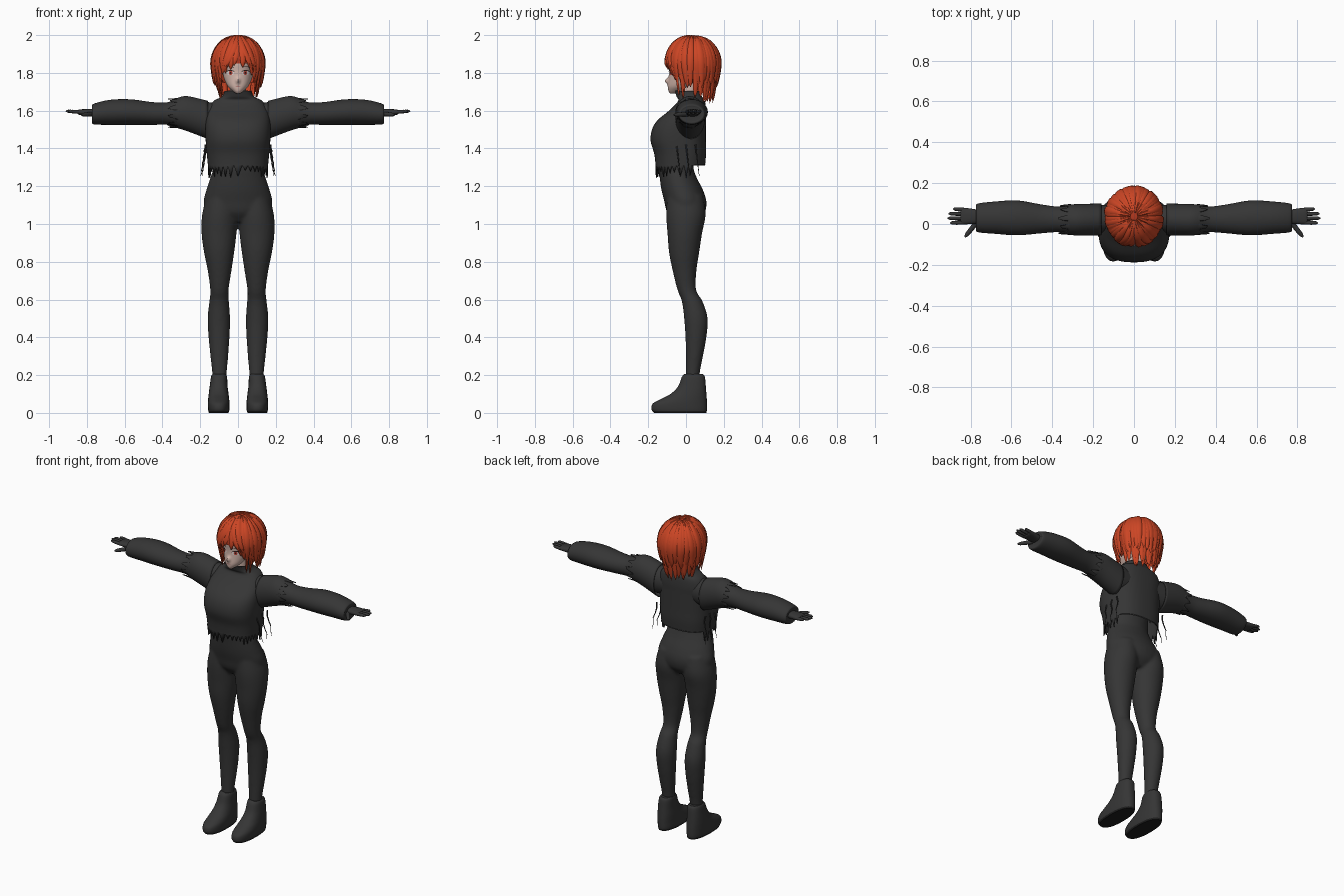
import bpy, bmesh, math, random
from mathutils import Vector
from mathutils.bvhtree import BVHTree

random.seed(4)
if "Cube" in bpy.data.objects:
    bpy.data.objects.remove(bpy.data.objects["Cube"])


def material(name, *rgb):
    mat = bpy.data.materials.new(name)
    mat.use_nodes = True
    mat.diffuse_color = (*rgb, 1)
    mat.node_tree.nodes["Principled BSDF"].inputs["Base Color"].default_value = (*rgb, 1)
    return mat


SUIT = material("charcoal cloth", .036, .036, .036)
SOLE = material("black rubber", .012, .012, .012)
HAIR = material("orange hair", .6, .06, .018)
UNDER = material("deep orange hair", .45, .04, .013)
SKIN = material("pale skin", .64, .46, .4)
WHITE = material("eye white", .75, .7, .68)
IRIS = material("red iris", .5, .06, .04)
LASH = material("dark lash", .03, .012, .01)
LIP = material("rose lip", .45, .2, .18)


def spline(rows, steps=5):
    """Catmull-Rom interpolation of section rows."""
    rows = [Vector(r) for r in rows]
    out = []
    for i in range(len(rows) - 1):
        a, b, c, d = rows[max(i - 1, 0)], rows[i], rows[i + 1], rows[min(i + 2, len(rows) - 1)]
        for k in range(steps):
            t = k / steps
            out.append(b + (c - a) * t / 2 + (a * 2 - b * 5 + c * 4 - d) * t * t / 2
                       + (b * 3 - a - c * 3 + d) * t ** 3 / 2)
    return out + [rows[-1]]


def tube(bm, frames, n=32, power=1.0, caps=(True, True)):
    """Skin rings given as (centre, half axis u, half axis v)."""
    rings = []
    for centre, u, v in frames:
        ring = []
        for i in range(n):
            c, s = math.cos(math.tau * i / n), math.sin(math.tau * i / n)
            ring.append(bm.verts.new(centre + u * math.copysign(abs(c) ** power, c)
                                     + v * math.copysign(abs(s) ** power, s)))
        rings.append(ring)
    faces = [bm.faces.new((p[i], p[(i + 1) % n], q[(i + 1) % n], q[i]))
             for p, q in zip(rings, rings[1:]) for i in range(n)]
    for ring, cap in zip((rings[0], rings[-1]), caps):
        if cap:
            faces.append(bm.faces.new(ring))
    bmesh.ops.recalc_face_normals(bm, faces=faces)
    return rings


def upright(rows, side=1):
    """Rows are height, x range, y range."""
    return [(Vector((side * (a + b) / 2, (c + d) / 2, z)), Vector(((b - a) / 2, 0, 0)),
             Vector((0, (d - c) / 2, 0))) for z, a, b, c, d in spline(rows)]


def sideways(rows):
    """Rows are x, z range, y range."""
    return [(Vector((x, (c + d) / 2, (a + b) / 2)), Vector((0, 0, (b - a) / 2)),
             Vector((0, (d - c) / 2, 0))) for x, a, b, c, d in spline(rows)]


def sym(*rows):
    return [(z, -h, h, a, b) for z, h, a, b in rows]


def finish(name, bm, *mats, mirror=False, thick=0):
    mesh = bpy.data.meshes.new(name)
    bm.to_mesh(mesh)
    bm.free()
    for mat in mats:
        mesh.materials.append(mat)
    mesh.shade_smooth()
    mesh.set_sharp_from_angle(angle=math.radians(45))
    obj = bpy.data.objects.new(name, mesh)
    bpy.context.collection.objects.link(obj)
    if thick:
        obj.modifiers.new("thickness", 'SOLIDIFY').thickness = thick
    if mirror:
        obj.modifiers.new("mirror", 'MIRROR').use_mirror_merge = False
    return obj


# Bodysuit: hips and both legs fused into one skin
bm = bmesh.new()
tube(bm, upright(sym((1.45, .12, -.13, .06), (1.31, .128, -.145, .04), (1.25, .145, -.14, .055),
                     (1.18, .168, -.13, .09), (1.12, .182, -.115, .108), (1.06, .165, -.1, .1),
                     (1.01, .09, -.06, .06))))
leg = [(1.15, .01, .165, -.1, .09), (1.05, .002, .19, -.105, .104), (.95, .008, .193, -.098, .085),
       (.85, .02, .18, -.09, .07), (.75, .035, .16, -.07, .055), (.65, .05, .147, -.045, .054),
       (.59, .048, .152, -.022, .088), (.5, .042, .161, -.01, .115), (.4, .045, .156, -.003, .108),
       (.3, .052, .146, 0, .09), (.2, .06, .136, 0, .072), (.1, .06, .136, 0, .072)]
for side in (1, -1):
    tube(bm, upright(leg, side))
suit = finish("bodysuit", bm, SUIT)
remesh = suit.modifiers.new("fuse", 'REMESH')
remesh.mode, remesh.voxel_size, remesh.use_smooth_shade = 'VOXEL', .009, True
soften = suit.modifiers.new("soften", 'SMOOTH')
soften.factor, soften.iterations = .5, 5

# Jacket body with a torn front hem and a straight back hem
bm = bmesh.new()
rings = tube(bm, upright(sym((1.3, .158, -.16, .1), (1.37, .165, -.168, .106), (1.44, .171, -.187, .106),
                             (1.5, .173, -.18, .106), (1.55, .17, -.15, .106), (1.6, .16, -.09, .106),
                             (1.65, .13, -.042, .1), (1.675, .085, -.05, .085),
                             (1.705, .072, -.06, .07))), 72, .8, (False, False))
for i, v in enumerate(rings[0]):
    v.co.z = 1.31 if v.co.y > .03 else (1.31 if i % 2 else random.uniform(1.24, 1.285))
finish("jacket_body", bm, SUIT, thick=.006)

# Sleeves, with a torn cap over each shoulder
bm = bmesh.new()
tube(bm, sideways([(.1, 1.48, 1.64, -.04, .09), (.2, 1.475, 1.65, -.05, .095), (.29, 1.505, 1.67, -.05, .09),
                   (.37, 1.525, 1.645, -.04, .085), (.45, 1.525, 1.645, -.045, .095),
                   (.57, 1.525, 1.66, -.055, .115), (.68, 1.525, 1.657, -.048, .11),
                   (.765, 1.528, 1.636, -.04, .1), (.772, 1.545, 1.62, -.025, .085)]))
finish("sleeve", bm, SUIT, mirror=True)
bm = bmesh.new()
rings = tube(bm, sideways([(.16, 1.45, 1.652, -.055, .1), (.27, 1.492, 1.677, -.057, .098),
                           (.33, 1.51, 1.664, -.05, .094)]), 40, 1, (False, False))
for i, v in enumerate(rings[-1]):
    v.co.x += random.uniform(.01, .045) if i % 4 < 2 else -.02
finish("shoulder_cap", bm, SUIT, mirror=True, thick=.004)

# Loose threads below the arms
threads = bpy.data.curves.new("loose_threads", 'CURVE')
threads.dimensions, threads.bevel_depth, threads.bevel_resolution = '3D', .004, 1
for y in (-.05, .0, .05):
    line = threads.splines.new('POLY')
    line.points.add(5)
    for k, p in enumerate(line.points):
        p.co = (.168 + .005 * k + .006 * math.sin(k * 2 + y * 40), y + .004 * k, 1.42 - .033 * k, 1)
        p.radius = 1.2 - .18 * k
threads.materials.append(SUIT)
thread_obj = bpy.data.objects.new("loose_threads", threads)
bpy.context.collection.objects.link(thread_obj)
thread_obj.modifiers.new("mirror", 'MIRROR')

# Gloved hands: palm, four fingers and a thumb
bm = bmesh.new()
tube(bm, sideways([(.74, 1.565, 1.607, .0, .065), (.79, 1.572, 1.609, .0, .074),
                   (.84, 1.578, 1.606, -.002, .08), (.85, 1.585, 1.6, .004, .074)]), 20, .85)


def digit(a, b, r):
    a, b = Vector(a), Vector(b)
    u = (b - a).cross(Vector((0, 0, 1))).normalized()
    w = u.cross(b - a).normalized()
    tube(bm, [(a.lerp(b, t), u * r * f, w * r * f)
              for t, f in ((0, 1), (.5, 1), (.85, .85), (1, .35))], 10)


for k, tip in enumerate((.9, .912, .908, .885)):
    y = .007 + .021 * k
    digit((.835, y, 1.592), (tip, y + .002 * (k - 1), 1.598), .0098)
digit((.765, .015, 1.582), (.828, -.064, 1.578), .012)
finish("glove", bm, SUIT, mirror=True)

# Boots with dark soles
bm = bmesh.new()
tube(bm, upright([(0, .05, .154, -.17, .108), (.02, .045, .159, -.183, .111), (.05, .045, .16, -.175, .111),
                  (.075, .047, .158, -.13, .11), (.1, .05, .155, -.082, .108), (.14, .055, .15, -.042, .105),
                  (.19, .058, .143, -.022, .1), (.205, .065, .135, -.01, .09)]), 32, .85)
for f in bm.faces:
    f.material_index = int(f.calc_center_median().z < .012)
finish("boot", bm, SUIT, SOLE, mirror=True)

# Neck and head with a small nose
bm = bmesh.new()
tube(bm, upright(sym((1.63, .045, -.02, .06), (1.76, .042, -.025, .06))), 24)
finish("neck", bm, SKIN)
bm = bmesh.new()
tube(bm, upright(sym((1.692, .012, -.084, -.05), (1.705, .03, -.093, -.01), (1.73, .055, -.096, .03),
                     (1.77, .074, -.092, .08), (1.81, .083, -.09, .12), (1.86, .09, -.092, .13),
                     (1.92, .08, -.07, .12), (1.95, .05, -.03, .09))), 64)
for v in bm.verts:
    if v.co.y < 0:
        v.co.y -= .02 * math.exp(-(v.co.x / .01) ** 2 - ((v.co.z - 1.758) / .014) ** 2)
face = BVHTree.FromBMesh(bm)
finish("head", bm, SKIN)


def plate(name, x, z, w, h, mat, lift, bow=0.0, mirror=True):
    """Thin ellipse laid on the face; bow bends its ends down."""
    bm = bmesh.new()

    def on_face(dx, dz):
        spot = Vector((x + dx, -1, z + dz - bow * (dx / w) ** 2))
        hit = face.ray_cast(spot, Vector((0, 1, 0)))[0]
        return bm.verts.new(hit - Vector((0, lift, 0)))

    rings = [[on_face(w * f * math.cos(math.tau * i / 20), h * f * math.sin(math.tau * i / 20))
              for i in range(20)] for f in (.5, 1)]
    bm.faces.new(rings[0])
    for i in range(20):
        j = (i + 1) % 20
        bm.faces.new((rings[0][i], rings[1][i], rings[1][j], rings[0][j]))
    bmesh.ops.recalc_face_normals(bm, faces=bm.faces)
    finish(name, bm, mat, mirror=mirror)


# Face details
plate("eye_white", .04, 1.8, .02, .012, WHITE, .0015)
plate("iris", .039, 1.8, .0095, .0115, IRIS, .0025)
plate("pupil", .039, 1.8, .004, .005, LASH, .0035)
plate("upper_lash", .041, 1.813, .024, .0028, LASH, .004, .008)
plate("eyebrow", .042, 1.833, .022, .002, LASH, .002, .005)
plate("mouth", 0, 1.729, .014, .003, LIP, .0015, 0, False)

# Hair: an under-cap plus tapering locks falling from the crown
CROWN = Vector((0, .0375, 1.85))
bm = bmesh.new()
bmesh.ops.create_uvsphere(bm, u_segments=40, v_segments=24, radius=1)
for v in bm.verts:
    v.co = CROWN + Vector((v.co.x * .131, v.co.y * .138, v.co.z * .141))
bmesh.ops.delete(bm, geom=[v for v in bm.verts if v.co.z < 1.74 or (v.co.y < -.03 and v.co.z < 1.845)],
                 context='VERTS')
finish("hair_cap", bm, UNDER)


def lock(bm, angle, end, width, scale=1.0, sway=0.0, flare=0.0, steps=14):
    frames = []
    for k in range(steps + 1):
        s = k / steps
        d = .02 + s * (.21 + CROWN.z - end)
        a = angle + sway * s * s
        if d < .23:
            t = d / .23 * math.pi / 2
            r, z = math.sin(t), CROWN.z + .146 * scale * math.cos(t)
        else:
            r, z = 1 - 1.4 * (d - .23) * ((d - .23) / .1) ** .35, CROWN.z + .23 - d
        r = r * scale + flare * s ** 5
        out = Vector((math.sin(a) * .138, -math.cos(a) * .144, 0))
        across = Vector((math.cos(a), math.sin(a), 0))
        w = width * (.2 + .8 * math.sin(min(1, s * 1.6) * math.pi / 2)) * math.sqrt(max(0, 1 - s ** 3)) + .0006
        normal = (out.normalized() * min(r, 1) + Vector((0, 0, max(0, (z - CROWN.z) / .15)))).normalized()
        frames.append((Vector((0, CROWN.y, z)) + out * r, across * w, normal * min(.008, w * .6)))
    tube(bm, frames, 6)


bm = bmesh.new()
for i in range(38):
    deg = -180 + 360 * i / 38 + random.uniform(-3, 3)
    away = abs(deg)
    end = 1.825 if away < 22 else 1.8 if away < 38 else 1.745 if away < 52 else 1.69 if away < 68 else 1.735
    lock(bm, math.radians(deg), end + random.uniform(-.018, .018), .022, random.uniform(.985, 1.02),
         random.uniform(-.15, .15), random.uniform(0, .1) if away > 60 else 0)
# Swept fringe and thin side locks
for deg, end, sway in ((-4, 1.8, -.55), (6, 1.81, .5), (-16, 1.79, -.4), (20, 1.8, .4)):
    lock(bm, math.radians(deg), end, .02, 1.03, sway)
for deg in (-62, -50, 50, 62):
    lock(bm, math.radians(deg), random.uniform(1.655, 1.68), .011, 1.0, 0, .1)
finish("hair_locks", bm, HAIR)

# Longer nape hair under the bob
bm = bmesh.new()
for i in range(15):
    lock(bm, math.radians(100 + 160 * i / 14), random.uniform(1.635, 1.675), .022, .94,
         random.uniform(-.12, .12), random.uniform(.02, .16))
finish("nape_hair", bm, HAIR)
